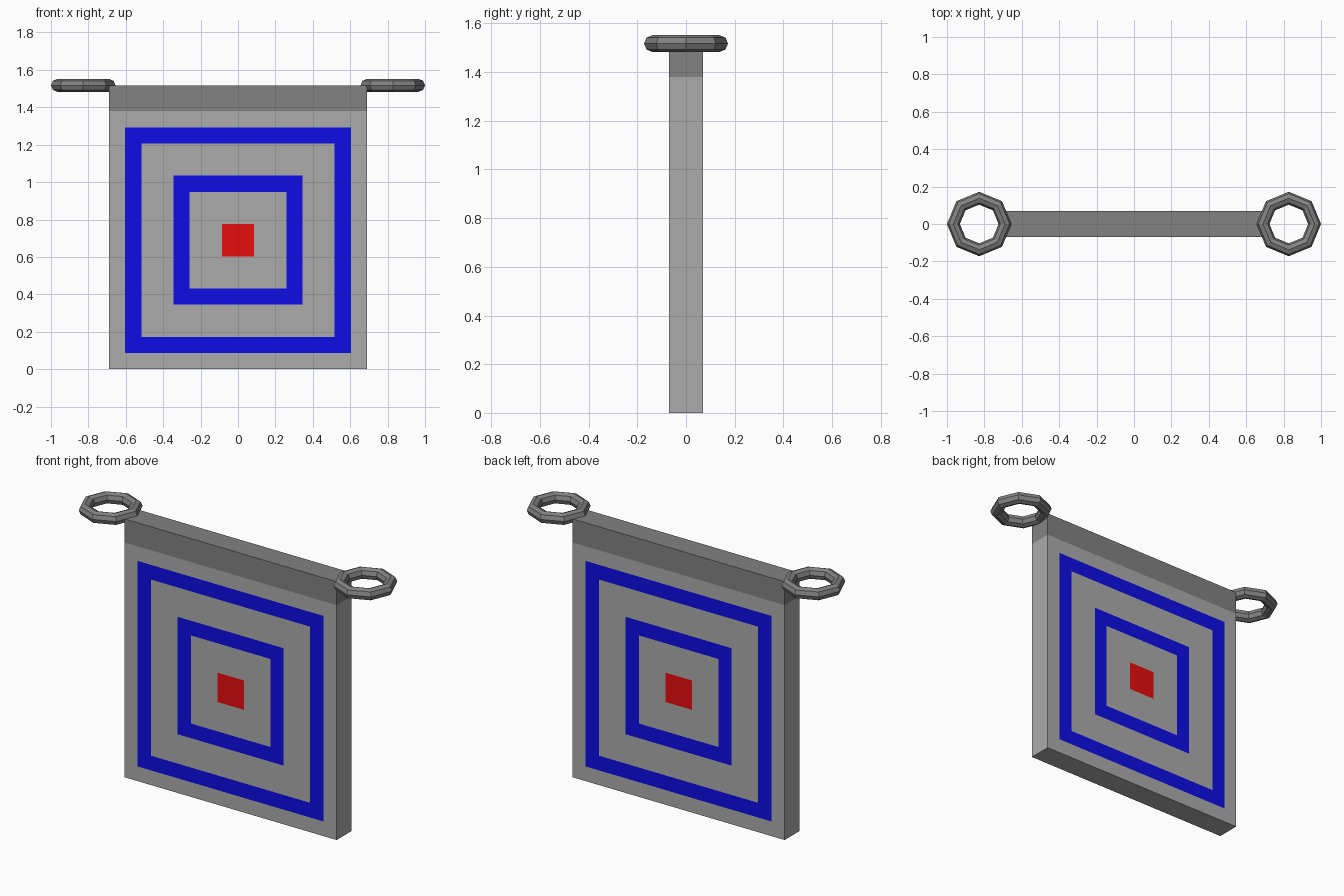
import bpy, bmesh
from mathutils import Matrix

if "Cube" in bpy.data.objects:
    bpy.data.objects.remove(bpy.data.objects["Cube"])

H = 1.3793          # panel height and width
U = H / 16          # pattern unit
T = H / 10          # thickness of panel and rail


def material(name, color):
    m = bpy.data.materials.new(name)
    m.diffuse_color = (*color, 1)
    m.use_nodes = True
    m.node_tree.nodes["Principled BSDF"].inputs["Base Color"].default_value = m.diffuse_color
    return m


GREY = material("light_grey", (0.41, 0.41, 0.41))
DARK = material("dark_grey", (0.225, 0.225, 0.225))
BLUE = material("blue", (0.004, 0.004, 0.80))
RED = material("red", (0.80, 0.004, 0.004))


def finish(bm, name, mats):
    bmesh.ops.recalc_face_normals(bm, faces=bm.faces[:])
    me = bpy.data.meshes.new(name)
    bm.to_mesh(me)
    bm.free()
    for m in mats:
        me.materials.append(m)
    ob = bpy.data.objects.new(name, me)
    bpy.context.collection.objects.link(ob)
    return ob


def box(size, z):
    bm = bmesh.new()
    bmesh.ops.create_cube(bm, size=1, matrix=Matrix.Translation((0, 0, z)) @ Matrix.Diagonal((*size, 1)))
    bm.normal_update()
    return bm


# Panel: concentric square bands inset flush into the front and back
bm = box((H, T, H), H / 2)
for face in [f for f in bm.faces if abs(f.normal.y) > 0.9]:
    for width, mat in ((1, 0), (1, 1), (2, 0), (1, 1), (2, 0)):
        bands = bmesh.ops.inset_individual(bm, faces=[face], thickness=width * U,
                                           use_even_offset=True)["faces"]
        for f in bands:
            if f != face:
                f.material_index = mat
    face.material_index = 2
finish(bm, "panel", (GREY, BLUE, RED))

# Top rail
finish(box((H, T, T), H + T / 2), "top_rail", (DARK,))

# Hanging rings, centred level with the top of the rail
for side, name in ((-1, "left_ring"), (1, "right_ring")):
    bpy.ops.mesh.primitive_torus_add(major_segments=8, minor_segments=8,
                                     major_radius=T, minor_radius=T / 4,
                                     location=(side * (H / 2 + T), 0, H + T))
    ring = bpy.context.object
    ring.name = name
    ring.data.materials.append(DARK)
